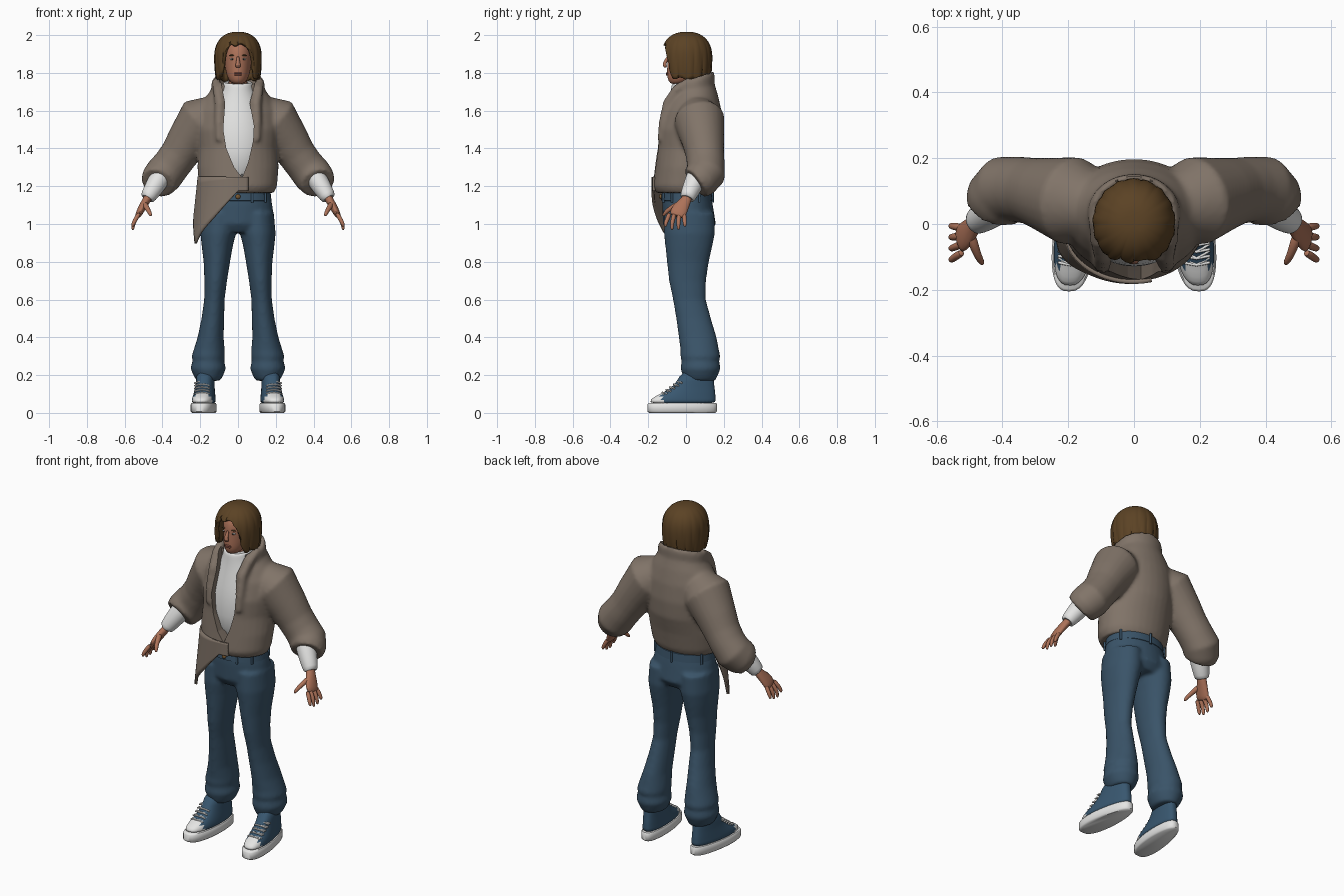
import bpy, bmesh
from math import sin, cos, radians, pi
from mathutils import Vector

if "Cube" in bpy.data.objects:
    bpy.data.objects.remove(bpy.data.objects["Cube"])


def material(name, *rgb):
    m = bpy.data.materials.new(name)
    m.use_nodes = True
    m.diffuse_color = (*rgb, 1)
    node = next(n for n in m.node_tree.nodes if n.type == 'BSDF_PRINCIPLED')
    node.inputs["Base Color"].default_value = (*rgb, 1)
    node.inputs["Roughness"].default_value = 0.8
    return m


TAUPE = material("taupe cloth", .22, .175, .14)
DENIM = material("blue denim", .042, .088, .14)
CANVAS = material("blue canvas", .04, .095, .16)
WHITE = material("white", .78, .78, .77)
SKIN = material("skin", .42, .17, .1)
LIP = material("lip", .33, .11, .075)
HAIR = material("brown hair", .105, .055, .018)
BRONZE = material("bronze", .2, .1, .03)
DARK = material("dark eye", .02, .015, .01)


def skin(bm, rings, caps=True):
    """Bridge rings of points with quads and close both ends."""
    rows = [[bm.verts.new(p) for p in ring] for ring in rings]
    n = len(rows[0])
    for a, b in zip(rows, rows[1:]):
        for i in range(n):
            j = (i + 1) % n
            bm.faces.new((a[i], a[j], b[j], b[i]))
    if caps:
        bm.faces.new(rows[0])
        bm.faces.new(rows[-1])


def loft(bm, rows, s=1, n=32):
    """Stack level ovals: centre x, centre y, z, radius x, radius y, tilt."""
    rings = []
    for cx, cy, z, rx, ry, *tilt in rows:
        k = tilt[0] if tilt else 0
        rings.append([(s * (cx + rx * cos(t)), cy + ry * sin(t), z + k * ry * (sin(t) - 1))
                      for t in (2 * pi * i / n for i in range(n))])
    skin(bm, rings)


def tube(bm, pts, s=1, ref=(0, 1, 0), n=16):
    """Sweep ovals along a path: x, y, z, radius along ref, other radius."""
    path = [Vector(p[:3]) for p in pts]
    rings = []
    for i, p in enumerate(pts):
        d = (path[min(i + 1, len(path) - 1)] - path[max(i - 1, 0)]).normalized()
        u = Vector(ref)
        u = (u - d * u.dot(d)).normalized()
        v = d.cross(u)
        ring = [path[i] + u * p[3] * cos(t) + v * p[-1] * sin(t)
                for t in (2 * pi * k / n for k in range(n))]
        rings.append([(s * q.x, q.y, q.z) for q in ring])
    skin(bm, rings)


def blob(bm, at, size):
    verts = bmesh.ops.create_uvsphere(bm, u_segments=16, v_segments=10, radius=1)["verts"]
    for v in verts:
        v.co = Vector(at) + Vector(a * b for a, b in zip(v.co, size))


def finish(bm, name, *mats, subsurf=0):
    bmesh.ops.recalc_face_normals(bm, faces=bm.faces)
    me = bpy.data.meshes.new(name)
    bm.to_mesh(me)
    bm.free()
    for m in mats:
        me.materials.append(m)
    ob = bpy.data.objects.new(name, me)
    bpy.context.collection.objects.link(ob)
    if subsurf:
        mod = ob.modifiers.new("Subdivision", 'SUBSURF')
        mod.levels = mod.render_levels = subsurf
    return ob


def bake(ob, mat):
    dg = bpy.context.evaluated_depsgraph_get()
    me = bpy.data.meshes.new_from_object(ob.evaluated_get(dg))
    ob.modifiers.clear()
    ob.data = me
    me.materials.clear()
    me.materials.append(mat)


def fuse(ob, voxel, rounds):
    """Melt overlapping solids into one soft cloth surface."""
    r = ob.modifiers.new("Remesh", 'REMESH')
    r.mode, r.voxel_size = 'VOXEL', voxel
    sm = ob.modifiers.new("Smooth", 'SMOOTH')
    sm.factor, sm.iterations = .5, rounds


SIDES = (("left", 1), ("right", -1))

# Jacket: body, collar, lapels and open-cuffed sleeves fused together
bm = bmesh.new()
loft(bm, [(0, -.015, 1.165, .19, .145), (0, -.015, 1.2, .207, .16), (0, 0, 1.3, .215, .165),
          (0, .018, 1.4, .21, .175), (0, .022, 1.5, .22, .176), (0, .033, 1.6, .21, .155),
          (0, .035, 1.68, .175, .135, .1), (0, .03, 1.74, .143, .122, .25),
          (0, .032, 1.79, .14, .12, .33), (0, .032, 1.81, .128, .112, .33),
          (0, .032, 1.795, .108, .095, .3), (0, .03, 1.7, .095, .085)])
for _, s in SIDES:
    tube(bm, [(.1, .05, 1.6, .09), (.19, .07, 1.55, .135), (.265, .09, 1.44, .113),
              (.31, .1, 1.37, .102), (.35, .105, 1.315, .1), (.39, .105, 1.265, .104),
              (.415, .075, 1.235, .1), (.425, .05, 1.215, .09), (.423, .053, 1.218, .064),
              (.4, .09, 1.25, .06)], s, ref=(1, 0, 1), n=24)
    tube(bm, [(.115, .02, 1.755, .024), (.108, -.05, 1.71, .026), (.095, -.095, 1.64, .028),
              (.1, -.12, 1.54, .024), (.1, -.135, 1.44, .018)], s)
jacket = finish(bm, "jacket", TAUPE)
fuse(jacket, .011, 5)
bake(jacket, TAUPE)

# Front opening cut out of the jacket
edge = [(-.105, 1.9), (-.088, 1.74), (-.068, 1.64), (-.078, 1.5), (-.062, 1.4), (-.02, 1.3),
        (.022, 1.245), (.055, 1.33), (.08, 1.44), (.084, 1.52), (.062, 1.64), (.088, 1.74),
        (.105, 1.9)]
bm = bmesh.new()
skin(bm, [[(x, y, z) for x, z in edge] for y in (-.4, -.035)])
cutter = finish(bm, "opening_cutter")
cutter.hide_render = True
cut = jacket.modifiers.new("Opening", 'BOOLEAN')
cut.operation, cut.solver, cut.object = 'DIFFERENCE', 'EXACT', cutter
bake(jacket, TAUPE)
bpy.data.objects.remove(cutter)

# Long loose jacket corner hanging over the right hip
bm = bmesh.new()
grid = []
for i in range(33):
    deg = -15 + i * 3.75
    peak = max(0, 1 - abs(deg - 68) / (68 if deg < 68 else 36))
    col = []
    for j in range(11):
        t = j / 10
        a = radians(deg)
        r = 1 + t * peak * (.2 + .03 * sin(9 * a))
        col.append(bm.verts.new((-.207 * r * sin(a), -.015 - .16 * cos(a) * (1 + .06 * t * peak),
                                 1.25 + t * (-.075 - .28 * peak))))
    grid.append(col)
for a, b in zip(grid, grid[1:]):
    for j in range(10):
        bm.faces.new((a[j], b[j], b[j + 1], a[j + 1]))
flap = finish(bm, "jacket_corner", TAUPE)
sol = flap.modifiers.new("Thickness", 'SOLIDIFY')
sol.thickness, sol.offset = .014, 0

# Roll-neck shirt and its sleeves
bm = bmesh.new()
loft(bm, [(0, 0, 1.22, .12, .125), (0, .005, 1.4, .17, .137), (0, .015, 1.5, .17, .14),
          (0, .02, 1.6, .14, .122), (0, .01, 1.67, .105, .096), (0, 0, 1.71, .083, .08),
          (0, 0, 1.75, .08, .077, .1), (0, 0, 1.765, .074, .07, .15), (0, 0, 1.75, .06, .055, .1)])
for _, s in SIDES:
    tube(bm, [(.36, .09, 1.33, .05), (.4, .065, 1.265, .058), (.44, .035, 1.2, .053),
              (.475, .01, 1.145, .043), (.483, .004, 1.13, .037), (.478, .008, 1.14, .02)], s)
finish(bm, "shirt", WHITE, subsurf=1)

# Jeans: hips and legs fused
bm = bmesh.new()
loft(bm, [(0, 0, 1.2, .16, .122), (0, .008, 1.1, .182, .134), (0, .018, 1.0, .194, .14),
          (0, .018, .955, .17, .11)])
for _, s in SIDES:
    loft(bm, [(.1, .018, 1.06, .09, .132), (.105, .018, .95, .094, .135), (.11, .015, .88, .082, .124),
              (.112, .01, .8, .07, .111), (.118, .008, .7, .06, .098), (.125, .018, .6, .054, .087),
              (.133, .04, .5, .06, .092), (.145, .062, .4, .069, .1), (.153, .073, .33, .083, .102),
              (.157, .076, .3, .088, .106), (.157, .076, .275, .084, .1), (.158, .077, .235, .094, .106),
              (.157, .075, .195, .077, .092), (.156, .075, .17, .062, .08)], s)
jeans = finish(bm, "jeans", DENIM)
fuse(jeans, .011, 4)
bake(jeans, DENIM)

# Waistband with loops, and a front button
bm = bmesh.new()
loft(bm, [(0, .004, z, .177 - d, .136 - d) for z, d in
          ((1.12, .01), (1.125, 0), (1.17, .005), (1.175, .015))])
for deg in (30, 90, 150, 215, 245, 295, 325):
    a = radians(deg)
    tube(bm, [(.178 * cos(a), .004 + .137 * sin(a), z, .007) for z in (1.115, 1.178)], n=8)
finish(bm, "waistband", DENIM)
bm = bmesh.new()
blob(bm, (0, -.134, 1.145), (.013, .008, .013))
finish(bm, "button", BRONZE)


# Shoes: sole, canvas upper with pale toe cap, laces
def foot(bm, rows, s, n=40):
    rings = []
    for y0, y1, w, z in rows:
        ring = []
        for t in (2 * pi * i / n for i in range(n)):
            y = (y0 + y1) / 2 + (y1 - y0) / 2 * cos(t)
            side = w * (1 - .12 * cos(t)) * abs(sin(t)) ** .75 * (1 if sin(t) > 0 else -1)
            ring.append((s * (.177 - .1 * y + side), y, z))
        rings.append(ring)
    skin(bm, rings)


for side, s in SIDES:
    bm = bmesh.new()
    foot(bm, [(-.195, .155, .058, 0), (-.205, .165, .065, .008), (-.205, .165, .065, .045),
              (-.198, .16, .06, .052)], s)
    finish(bm, side + "_sole", WHITE)
    bm = bmesh.new()
    foot(bm, [(-.196, .158, .06, .045), (-.19, .157, .06, .068), (-.165, .156, .057, .088),
              (-.125, .155, .054, .105), (-.085, .152, .05, .13), (-.05, .148, .047, .16),
              (-.02, .145, .046, .23)], s)
    for f in bm.faces:
        f.material_index = int(f.calc_center_median().y < -.13)
    finish(bm, side + "_shoe_upper", CANVAS, WHITE, subsurf=1)
    bm = bmesh.new()
    for k in range(5):
        y, z = -.125 + .02 * k, .108 + .0145 * k
        for d in (1, -1):
            tube(bm, [(.19 + d * u * .04, y + .016 * abs(u) + .008 * u, z - .008 * u * u, .0045)
                      for u in (-1, -.5, 0, .5, 1)], s, n=8)
    finish(bm, side + "_laces", WHITE)

    # Hand: palm, fingers and thumb
    bm = bmesh.new()
    tube(bm, [(.465, .015, 1.16, .026, .024), (.485, 0, 1.125, .028, .022), (.503, -.022, 1.095, .04, .021),
              (.522, -.042, 1.06, .046, .019), (.532, -.05, 1.037, .04, .014)], s)
    for k in range(4):
        y, low = -.086 + k * .025, (.985, .968, .97, .985)[k]
        tip = y - .022 + k * .009
        tube(bm, [(.52, y, 1.06, .012), (.54, (y + tip) / 2, 1.03, .0125), (.553, tip, 1.005, .011),
                  (.557, tip, low + .008, .009), (.557, tip, low, .004)], s, n=10)
    tube(bm, [(.497, -.03, 1.11, .017), (.485, -.07, 1.09, .015), (.473, -.1, 1.07, .012),
              (.463, -.117, 1.05, .01), (.46, -.122, 1.042, .004)], s, ref=(1, 0, 0), n=10)
    finish(bm, side + "_hand", SKIN, subsurf=1)

# Head, neck and nose
bm = bmesh.new()
loft(bm, [(0, -.05, 1.74, .022, .025), (0, -.036, 1.752, .042, .055), (0, -.018, 1.78, .058, .083),
          (0, 0, 1.82, .068, .1), (0, .01, 1.87, .073, .109), (0, .01, 1.92, .075, .107),
          (0, .012, 1.96, .062, .088), (0, .015, 1.98, .03, .04)])
loft(bm, [(0, .01, 1.69, .055, .058), (0, .01, 1.8, .053, .058)])
tube(bm, [(0, -.092, 1.89, .007), (0, -.108, 1.862, .009), (0, -.116, 1.842, .015, .011),
          (0, -.105, 1.828, .014, .009)], ref=(1, 0, 0))
finish(bm, "head", SKIN, subsurf=1)
parts = {"eyes": (WHITE, (.03, -.086, 1.873), (.012, .007, .005)),
         "irises": (DARK, (.03, -.0915, 1.873), (.0045, .003, .0045)),
         "eyebrows": (HAIR, (.031, -.088, 1.893), (.017, .006, .0035))}
for name, (mat, (x, y, z), size) in parts.items():
    bm = bmesh.new()
    for _, s in SIDES:
        blob(bm, (s * x, y, z), size)
    finish(bm, name, mat)
bm = bmesh.new()
for z in (1.79, 1.798):
    blob(bm, (0, -.098, z), (.022, .008, .005))
finish(bm, "lips", LIP)

# Hair: rippled dome, short over the face and long at the sides and back
bm = bmesh.new()
rings = []
for j in range(1, 21):
    ring = []
    for i in range(96):
        a = 2 * pi * i / 96
        away = min(a, 2 * pi - a)
        k = min(1, max(0, (away - radians(22)) / radians(34)))
        k = k * k * (3 - 2 * k)
        hem = 1.945 - .165 * k - .02 * (1 - cos(away)) / 2 + .006 * sin(11 * a)
        z = 2 - (2 - hem) * (j / 20) ** 1.6
        u = (z - 1.87) / .13
        r = (1 - u ** 2.6) ** .42 if u > 0 else 1 - .16 * u * u
        r *= 1 + (.022 * sin(17 * a + 9 * z) + .012 * sin(29 * a - 20 * z)) * j / 20
        ring.append((.107 * r * sin(a), .004 - .116 * r * cos(a), z))
    rings.append(ring)
skin(bm, rings, caps=False)
bm.verts.ensure_lookup_table()
bm.faces.new(bm.verts[:96])
hair = finish(bm, "hair", HAIR)
sol = hair.modifiers.new("Thickness", 'SOLIDIFY')
sol.thickness, sol.offset = .018, -1

# Smooth shading with crisp creases
bpy.ops.object.select_all(action='DESELECT')
for ob in bpy.context.collection.objects:
    if ob.type == 'MESH':
        ob.select_set(True)
        bpy.context.view_layer.objects.active = ob
bpy.ops.object.shade_smooth_by_angle(angle=radians(50))
